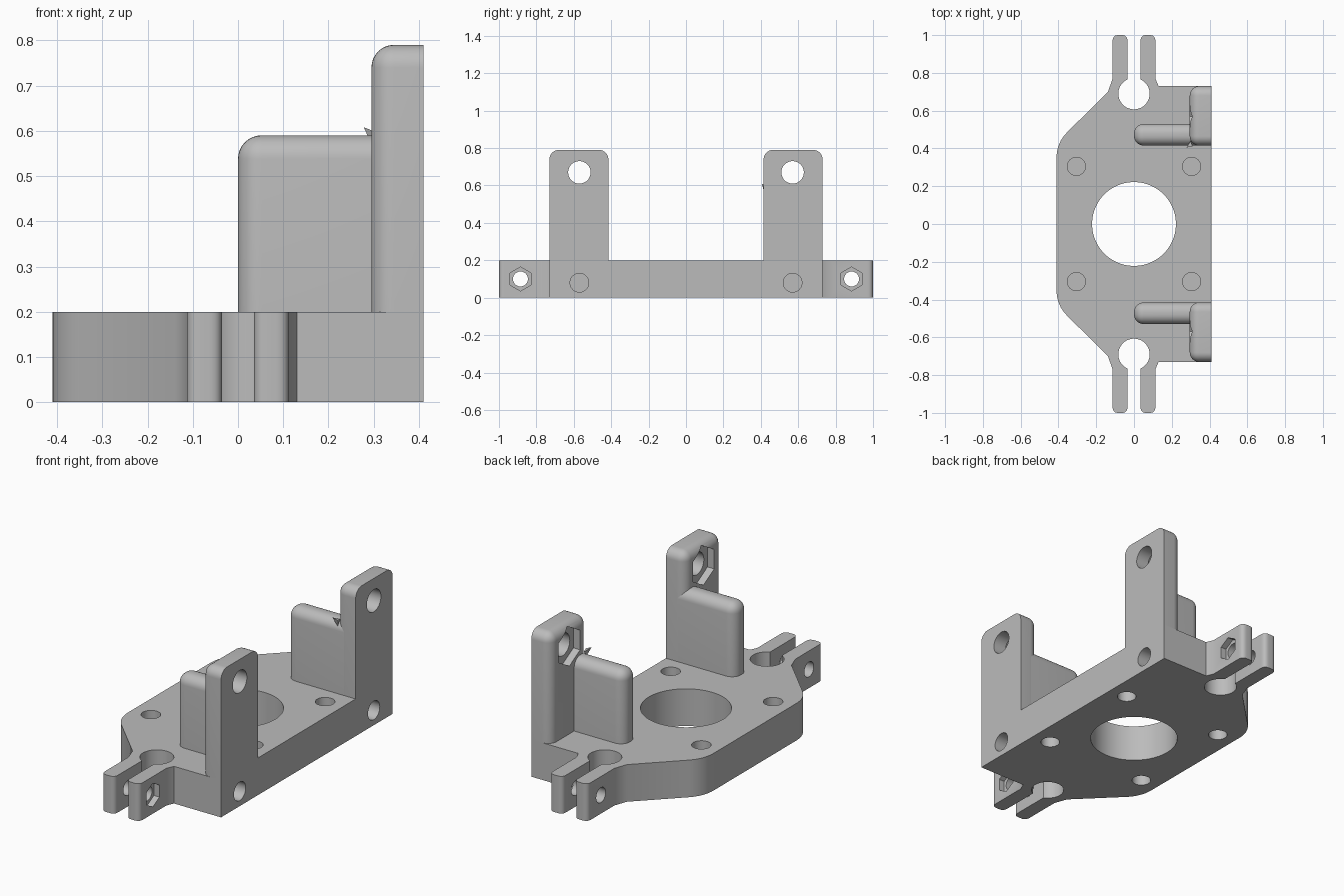
import bpy, bmesh
from math import pi
from mathutils import Vector, Matrix

if "Cube" in bpy.data.objects:
    bpy.data.objects.remove(bpy.data.objects["Cube"])

grey = bpy.data.materials.new("plain grey")
grey.use_nodes = True
grey.diffuse_color = (0.5, 0.5, 0.5, 1)
grey.node_tree.nodes["Principled BSDF"].inputs["Base Color"].default_value = (0.5, 0.5, 0.5, 1)


def make(name, bm):
    bmesh.ops.recalc_face_normals(bm, faces=bm.faces)
    mesh = bpy.data.meshes.new(name)
    bm.to_mesh(mesh)
    bm.free()
    obj = bpy.data.objects.new(name, mesh)
    bpy.context.collection.objects.link(obj)
    mesh.materials.append(grey)
    return obj


def activate(obj):
    bpy.ops.object.select_all(action='DESELECT')
    obj.select_set(True)
    bpy.context.view_layer.objects.active = obj


def drill(target, axis, start, end, radius, sides=48):
    """Cut a round or hexagonal hole from start to end along x or z."""
    start, end = Vector(start), Vector(end)
    bm = bmesh.new()
    turn = Matrix.Rotation(pi / 2, 4, 'Y') if axis == 'X' else Matrix()
    bmesh.ops.create_cone(bm, cap_ends=True, segments=sides, radius1=radius, radius2=radius,
                          depth=(end - start).length,
                          matrix=Matrix.Translation((start + end) / 2) @ turn)
    if sides == 6:  # points of the hexagon face up and down
        spin = Matrix.Rotation(0 if abs(max(v.co.z for v in bm.verts) - start.z - radius) < 1e-4
                               else pi / 6, 3, 'X')
        bmesh.ops.rotate(bm, cent=start, matrix=spin, verts=bm.verts)
    cutter = make("cutter", bm)
    cutter.hide_render = True
    activate(target)
    mod = target.modifiers.new("hole", 'BOOLEAN')
    mod.operation, mod.solver, mod.object = 'DIFFERENCE', 'EXACT', cutter
    bpy.ops.object.modifier_apply(modifier=mod.name)
    bpy.data.objects.remove(cutter)


def rounded(points, steps=8):
    """Round each profile corner by its third value, the trim length."""
    out = []
    for i, (x, y, trim) in enumerate(points):
        corner = Vector((x, y))
        if not trim:
            out.append(corner)
            continue
        a = Vector(points[i - 1][:2])
        b = Vector(points[(i + 1) % len(points)][:2])
        a = corner + (a - corner).normalized() * trim
        b = corner + (b - corner).normalized() * trim
        for k in range(steps + 1):
            t = k / steps
            out.append(a * (1 - t) ** 2 + corner * 2 * t * (1 - t) + b * t * t)
    return out


def rounded_block(name, lo, hi, radius):
    """Block rounded everywhere except round its base and its +x face."""
    lo, hi = Vector(lo), Vector(hi)
    bm = bmesh.new()
    bmesh.ops.create_cube(bm, size=1, matrix=Matrix.Translation((lo + hi) / 2)
                          @ Matrix.Diagonal((*(hi - lo), 1)))
    edges = [e for e in bm.edges
             if not all(v.co.z < lo.z + 0.001 for v in e.verts)
             and not all(v.co.x > hi.x - 0.001 for v in e.verts)]
    bmesh.ops.bevel(bm, geom=edges, offset=radius, segments=8, profile=0.5, affect='EDGES')
    return make(name, bm)


def finish(obj):
    activate(obj)
    bpy.ops.object.shade_smooth_by_angle(angle=pi / 7)


# Base plate with split clamp arms at both ends
half = [(0.41, 0.73, 0), (0.13, 0.73, 0), (0.113, 0.77, 0), (0.113, 1, 0.03),
        (0.035, 1, 0.03), (0.035, 0.69, 0), (-0.035, 0.69, 0), (-0.035, 1, 0.03),
        (-0.113, 1, 0.03), (-0.113, 0.77, 0), (-0.138, 0.70, 0), (-0.41, 0.43, 0.08)]
outline = rounded(half + [(x, -y, t) for x, y, t in reversed(half)])
bm = bmesh.new()
face = bm.faces.new([bm.verts.new((p.x, p.y, 0)) for p in outline])
top = bmesh.ops.extrude_face_region(bm, geom=[face])["geom"]
bmesh.ops.translate(bm, vec=(0, 0, 0.2), verts=[g for g in top if isinstance(g, bmesh.types.BMVert)])
base = make("base_plate", bm)

# Central bore and screw holes, each closed by a thin web halfway
drill(base, 'Z', (0, 0, -0.1), (0, 0, 0.3), 0.222, 96)
for x in (-0.305, 0.305):
    for y in (-0.305, 0.305):
        drill(base, 'Z', (x, y, -0.1), (x, y, 0.095), 0.048)
        drill(base, 'Z', (x, y, 0.105), (x, y, 0.3), 0.048)

for side, s in (("back", 1), ("front", -1)):
    # Clamp bore, clamp bolt with nut recess, and blind bolt hole in the edge
    drill(base, 'Z', (0, s * 0.69, -0.1), (0, s * 0.69, 0.3), 0.083)
    drill(base, 'X', (-0.2, s * 0.885, 0.1), (0.2, s * 0.885, 0.1), 0.04)
    drill(base, 'X', (0.08, s * 0.885, 0.1), (0.2, s * 0.885, 0.1), 0.064, 6)
    drill(base, 'X', (0.16, s * 0.57, 0.08), (0.5, s * 0.57, 0.08), 0.05)

    # Upright lug with bolt hole and nut recess on its inner face
    y0, y1 = sorted((s * 0.415, s * 0.73))
    lug = rounded_block(side + "_upright", (0.295, y0, 0.2), (0.41, y1, 0.79), 0.05)
    drill(lug, 'X', (0.2, s * 0.57, 0.67), (0.5, s * 0.57, 0.67), 0.06)
    drill(lug, 'X', (0.2, s * 0.57, 0.67), (0.335, s * 0.57, 0.67), 0.105, 6)
    finish(lug)

    # Rounded rib bracing the upright
    y0, y1 = sorted((s * 0.415, s * 0.53))
    finish(rounded_block(side + "_rib", (0, y0, 0.2), (0.34, y1, 0.59), 0.052))

finish(base)

# Small sliver at the joint of the back rib and upright
bm = bmesh.new()
tips = [bm.verts.new(p) for p in ((0.278, 0.405, 0.608), (0.31, 0.41, 0.595),
                                  (0.3, 0.44, 0.59), (0.3, 0.42, 0.56))]
bmesh.ops.convex_hull(bm, input=tips)
make("joint_sliver", bm)
